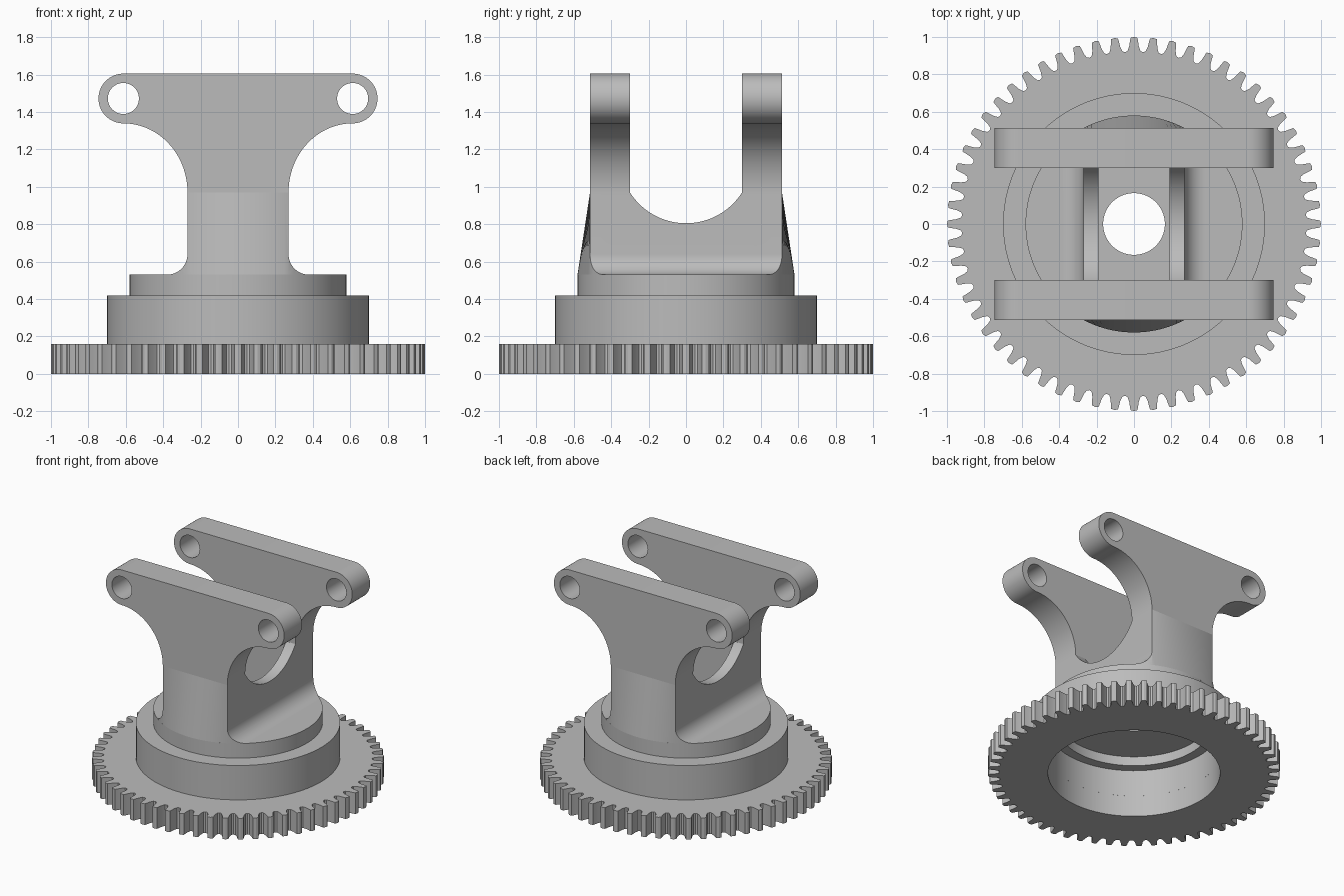
import bpy, bmesh
from math import pi, sin, cos, asin, tau

cube = bpy.data.objects.get("Cube")
if cube:
    bpy.data.objects.remove(cube, do_unlink=True)

steel = bpy.data.materials.new("plain_grey")
steel.use_nodes = True
GREY = (0.5, 0.5, 0.5, 1)
steel.diffuse_color = GREY
steel.node_tree.nodes["Principled BSDF"].inputs["Base Color"].default_value = GREY


def make(name, verts, faces):
    mesh = bpy.data.meshes.new(name)
    mesh.from_pydata(verts, [], faces)
    bm = bmesh.new()
    bm.from_mesh(mesh)
    bmesh.ops.recalc_face_normals(bm, faces=bm.faces)
    bm.to_mesh(mesh)
    bm.free()
    mesh.materials.append(steel)
    ob = bpy.data.objects.new(name, mesh)
    bpy.context.collection.objects.link(ob)
    return ob


def stack(name, rings, closed=False):
    """Skin equal-length rings; cap the ends, or close the stack into a loop."""
    n, m = len(rings[0]), len(rings)
    faces = [(i * n + j, i * n + (j + 1) % n,
              (i + 1) % m * n + (j + 1) % n, (i + 1) % m * n + j)
             for i in range(m if closed else m - 1) for j in range(n)]
    if not closed:
        faces += [tuple(range(n)), tuple(range((m - 1) * n, m * n))]
    return make(name, [v for r in rings for v in r], faces)


def plate(name, outline, y0, y1):
    return stack(name, [[(x, y, z) for x, z in outline] for y in (y0, y1)])


def arc(cx, cz, rx, rz, a0, a1, n=24):
    return [(cx + rx * cos(a0 + (a1 - a0) * i / n),
             cz + rz * sin(a0 + (a1 - a0) * i / n)) for i in range(n + 1)]


def mirrored(half):
    return half + [(-x, z) for x, z in reversed(half)]


def boolean(ob, cutter, operation="DIFFERENCE"):
    cutter.hide_render = True
    mod = ob.modifiers.new("cut", "BOOLEAN")
    mod.operation, mod.solver, mod.object = operation, "EXACT", cutter
    bpy.context.view_layer.objects.active = ob
    bpy.ops.object.modifier_apply(modifier=mod.name)
    bpy.data.objects.remove(cutter, do_unlink=True)


def smooth(ob):
    bpy.ops.object.select_all(action="DESELECT")
    ob.select_set(True)
    bpy.context.view_layer.objects.active = ob
    bpy.ops.object.shade_smooth_by_angle(angle=pi / 6)


BORE, HUB, WAIST, JOIN, SEAT = 0.59, 0.58, 0.27, 0.97, 0.53
ARM_IN, ARM_OUT = 0.30, (HUB ** 2 - WAIST ** 2) ** 0.5

# Toothed ring
TEETH = 60
tooth = [(-0.5, 0.92), (-0.36, 0.925), (-0.26, 0.95), (-0.18, 0.995),
         (0, 1), (0.18, 0.995), (0.26, 0.95), (0.36, 0.925)]
edge = [((k + f) * tau / TEETH, r) for k in range(TEETH) for f, r in tooth]


def gear_loop(z, inner):
    return [((BORE if inner else r) * cos(a), (BORE if inner else r) * sin(a), z)
            for a, r in edge]


gear = stack("gear_ring", [gear_loop(0, True), gear_loop(0, False),
                           gear_loop(0.16, False), gear_loop(0.16, True)], closed=True)
smooth(gear)

# Stepped collar with counterbore and centre hole
profile = [(BORE, 0.16), (BORE, 0.36), (0.52, 0.36), (0.52, 0.43), (0.165, 0.43),
           (0.165, SEAT), (HUB, SEAT), (HUB, 0.42), (0.70, 0.42), (0.70, 0.16)]
collar = stack("collar", [[(r * cos(tau * i / 128), r * sin(tau * i / 128), z)
                           for i in range(128)] for r, z in profile], closed=True)
smooth(collar)

# Yoke body: round foot blending to flat front and back
c = asin(WAIST / HUB)
angles = []
for start, span, n in ((-c, 2 * c, 24), (c, pi - 2 * c, 40),
                       (pi - c, 2 * c, 24), (pi + c, pi - 2 * c, 40)):
    angles += [start + span * i / n for i in range(n)]
foot = [(HUB * sin(a), HUB * cos(a), SEAT) for a in angles]
top = [(x, ARM_OUT * (1 if y > 0 else -1) if abs(x) <= WAIST + 1e-4 else y, JOIN)
       for x, y, z in foot]
body = stack("yoke_body", [foot, top])

# Waist with fillets at its foot
R = 0.11
waist = mirrored([(WAIST + R, 0.4)]
                 + arc(WAIST + R, SEAT + R, R, R, 1.5 * pi, pi, 16)
                 + [(WAIST, 1.2)])
boolean(body, plate("waist_cutter", waist, -0.8, 0.8), "INTERSECT")

# Scooped saddle between the arms, and the pocket inside it
saddle = arc(0, 1.16, 0.355, 0.355, 0, tau * 95 / 96, 95)
boolean(body, stack("saddle_cutter", [[(x, y, z) for y, z in saddle] for x in (-1, 1)]))
pocket = [(-0.19, 0.4), (0.19, 0.4), (0.19, 1.3), (-0.19, 1.3)]
boolean(body, plate("pocket_cutter", pocket, -ARM_IN, ARM_IN))
smooth(body)

# Two flared arms with pin holes in round lugs
LX, LZ, LR = 0.613, 1.472, 0.133
flare = arc(LX, JOIN, LX - WAIST, LZ - LR - JOIN, pi, pi / 2, 32)
lug = arc(LX, LZ, LR, LR, -pi / 2, pi / 2, 32)
arm_outline = mirrored(flare + lug[1:])
for name, side in (("front_arm", -1), ("back_arm", 1)):
    arm = plate(name, arm_outline, side * ARM_IN, side * ARM_OUT)
    for x in (-LX, LX):
        hole = arc(x, LZ, 0.083, 0.083, 0, tau * 47 / 48, 47)
        boolean(arm, plate("pin_cutter", hole, -0.8, 0.8))
    smooth(arm)
